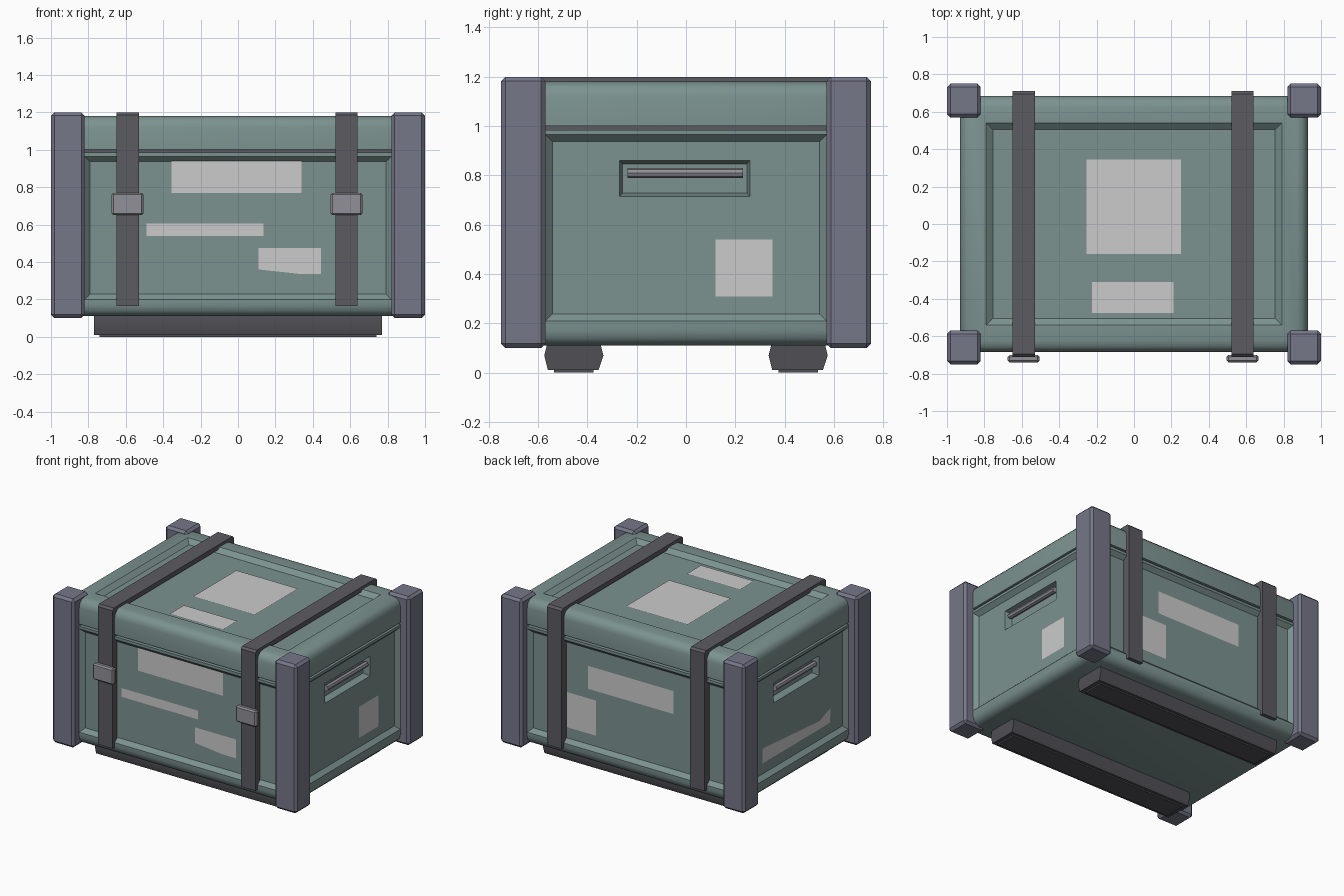
import bpy, bmesh, math
from mathutils import Vector

if "Cube" in bpy.data.objects:
    bpy.data.objects.remove(bpy.data.objects["Cube"])


def mat(name, r, g, b):
    m = bpy.data.materials.new(name)
    m.diffuse_color = (r, g, b, 1)
    m.use_nodes = True
    m.node_tree.nodes["Principled BSDF"].inputs["Base Color"].default_value = m.diffuse_color
    return m


GREEN = mat("green_shell", 0.20, 0.29, 0.28)
STEEL = mat("blue_grey_post", 0.18, 0.185, 0.25)
DARK = mat("dark_strap", 0.105, 0.105, 0.12)
SKID = mat("dark_skid", 0.08, 0.08, 0.09)
METAL = mat("buckle_metal", 0.28, 0.28, 0.31)


def finish(bm, name, material=None):
    bmesh.ops.recalc_face_normals(bm, faces=bm.faces)
    me = bpy.data.meshes.new(name)
    bm.to_mesh(me)
    bm.free()
    ob = bpy.data.objects.new(name, me)
    bpy.context.collection.objects.link(ob)
    if material:
        me.materials.append(material)
    bpy.ops.object.select_all(action='DESELECT')
    bpy.context.view_layer.objects.active = ob
    ob.select_set(True)
    bpy.ops.object.shade_smooth_by_angle(angle=math.radians(35))
    return ob


def box_mesh(lo, hi, bevel=0, segments=1, keep=lambda e: True):
    lo, hi = Vector(lo), Vector(hi)
    bm = bmesh.new()
    bmesh.ops.create_cube(bm, size=1)
    for v in bm.verts:
        v.co = (lo + hi) / 2 + v.co * (hi - lo)
    if bevel:
        bmesh.ops.bevel(bm, geom=[e for e in bm.edges if keep(e)], offset=bevel,
                        segments=segments, profile=0.5, affect='EDGES')
    bm.normal_update()
    return bm


def main_face(bm, normal):
    return max((f for f in bm.faces if f.normal.dot(Vector(normal)) > 0.99),
               key=lambda f: f.calc_area())


def recess(bm, face, axes, lo, hi, slope, depth):
    """Sink a rectangular panel into a face and return its floor."""
    mid = face.calc_center_median()
    bmesh.ops.inset_individual(bm, faces=[face], thickness=0.02)
    for v in face.verts:
        for a, l, h in zip(axes, lo, hi):
            v.co[a] = l if v.co[a] < mid[a] else h
    bm.normal_update()
    bmesh.ops.inset_individual(bm, faces=[face], thickness=slope, depth=-depth)
    bm.normal_update()
    return face


def extrude_profile(name, pts, x0, x1, material, bevel=0):
    """Extrude a (y, z) outline along x."""
    bm = bmesh.new()
    f = bm.faces.new([bm.verts.new((x0, y, z)) for y, z in pts])
    r = bmesh.ops.extrude_face_region(bm, geom=[f])
    bmesh.ops.translate(bm, vec=(x1 - x0, 0, 0),
                        verts=[g for g in r['geom'] if isinstance(g, bmesh.types.BMVert)])
    return finish(bm, name, material)


def label(name, place, pts):
    bm = bmesh.new()
    f = bm.faces.new([bm.verts.new(place(u, v)) for u, v in pts])
    finish(bm, name)


def rect(u0, u1, v0, v1):
    return [(u0, v0), (u1, v0), (u1, v1), (u0, v1)]


# Body with recessed side panels and handle pockets
bm = box_mesh((-0.93, -0.685, 0.11), (0.93, 0.685, 0.985), 0.06, 3,
              lambda e: min(v.co.z for v in e.verts) < 0.5)
for s in (-1, 1):
    recess(bm, main_face(bm, (0, s, 0)), (0, 2), (-0.82, 0.2), (0.82, 0.965), 0.04, 0.03)
    f = recess(bm, main_face(bm, (s, 0, 0)), (1, 2), (-0.57, 0.21), (0.57, 0.965), 0.04, 0.03)
    recess(bm, f, (1, 2), (-0.27, 0.715), (0.26, 0.86), 0.018, 0.05)
finish(bm, "body", GREEN)

# Seam between body and lid
finish(box_mesh((-0.9, -0.655, 0.96), (0.9, 0.655, 1.03)), "seal", DARK)

# Lid with recessed top
bm = box_mesh((-0.93, -0.685, 1.0), (0.93, 0.685, 1.18), 0.06, 3,
              lambda e: max(v.co.z for v in e.verts) > 1.1)
recess(bm, main_face(bm, (0, 0, 1)), (0, 1), (-0.79, -0.54), (0.79, 0.54), 0.05, 0.03)
finish(bm, "lid", GREEN)

# Corner posts
for sx in (-1, 1):
    for sy in (-1, 1):
        c = Vector((sx * 0.91, sy * 0.66, 0.65))
        h = Vector((0.09, 0.09, 0.55))
        finish(box_mesh(c - h, c + h, 0.018), "corner_post", STEEL)

# Skids
for s in (-1, 1):
    extrude_profile("skid", [(s * 0.455 + a, z) for a, z in
                    [(-0.105, 0.01), (0.1, 0.01), (0.12, 0.07), (0.105, 0.13),
                     (-0.105, 0.13), (-0.12, 0.07)]], -0.77, 0.77, SKID)
    # Small feet resting on the ground
    finish(box_mesh((-0.74, s * 0.455 - 0.08, 0), (0.74, s * 0.455 + 0.08, 0.02)),
           "skid_sole", SKID)

# Straps and buckles
half = [(0.71, 0.165), (0.71, 1.185), (0.695, 1.2)]
inner = [(0.65, 1.165), (0.65, 0.165)]
outline = (half + [(-y, z) for y, z in reversed(half)]
           + [(-y, z) for y, z in reversed(inner)] + inner)
for x in (-0.59, 0.58):
    extrude_profile("strap", outline, x - 0.06, x + 0.06, DARK)
    finish(box_mesh((x - 0.085, -0.74, 0.65), (x + 0.085, -0.7, 0.77), 0.01),
           "buckle", METAL)

# Handles in the side pockets
for s in (-1, 1):
    bm = bmesh.new()
    bmesh.ops.create_cone(bm, cap_ends=True, segments=8, radius1=0.021, radius2=0.021, depth=0.47)
    for v in bm.verts:
        v.co = (s * 0.885 + v.co.x, v.co.z - 0.003, 0.81 + v.co.y)
    finish(bm, "handle", METAL)

# Blank labels on every side
front = lambda u, v: (u, -0.66, v)
back = lambda u, v: (u, 0.66, v)
right = lambda u, v: (0.905, u, v)
left = lambda u, v: (-0.905, u, v)
top = lambda u, v: (u, v, 1.155)
for place, pts in [
        (front, rect(-0.355, 0.34, 0.77, 0.94)),
        (front, rect(-0.49, 0.135, 0.54, 0.605)),
        (front, [(0.11, 0.36), (0.34, 0.335), (0.445, 0.335), (0.445, 0.475), (0.11, 0.475)]),
        (back, rect(-0.36, 0.34, 0.64, 0.81)),
        (back, rect(0.275, 0.51, 0.31, 0.57)),
        (right, rect(0.12, 0.35, 0.31, 0.54)),
        (left, [(0.4, 0.32), (0.4, 0.43), (-0.27, 0.38), (-0.4, 0.43), (-0.39, 0.32)]),
        (top, rect(-0.255, 0.25, -0.16, 0.345)),
        (top, rect(-0.225, 0.21, -0.475, -0.31))]:
    label("label", place, pts)
